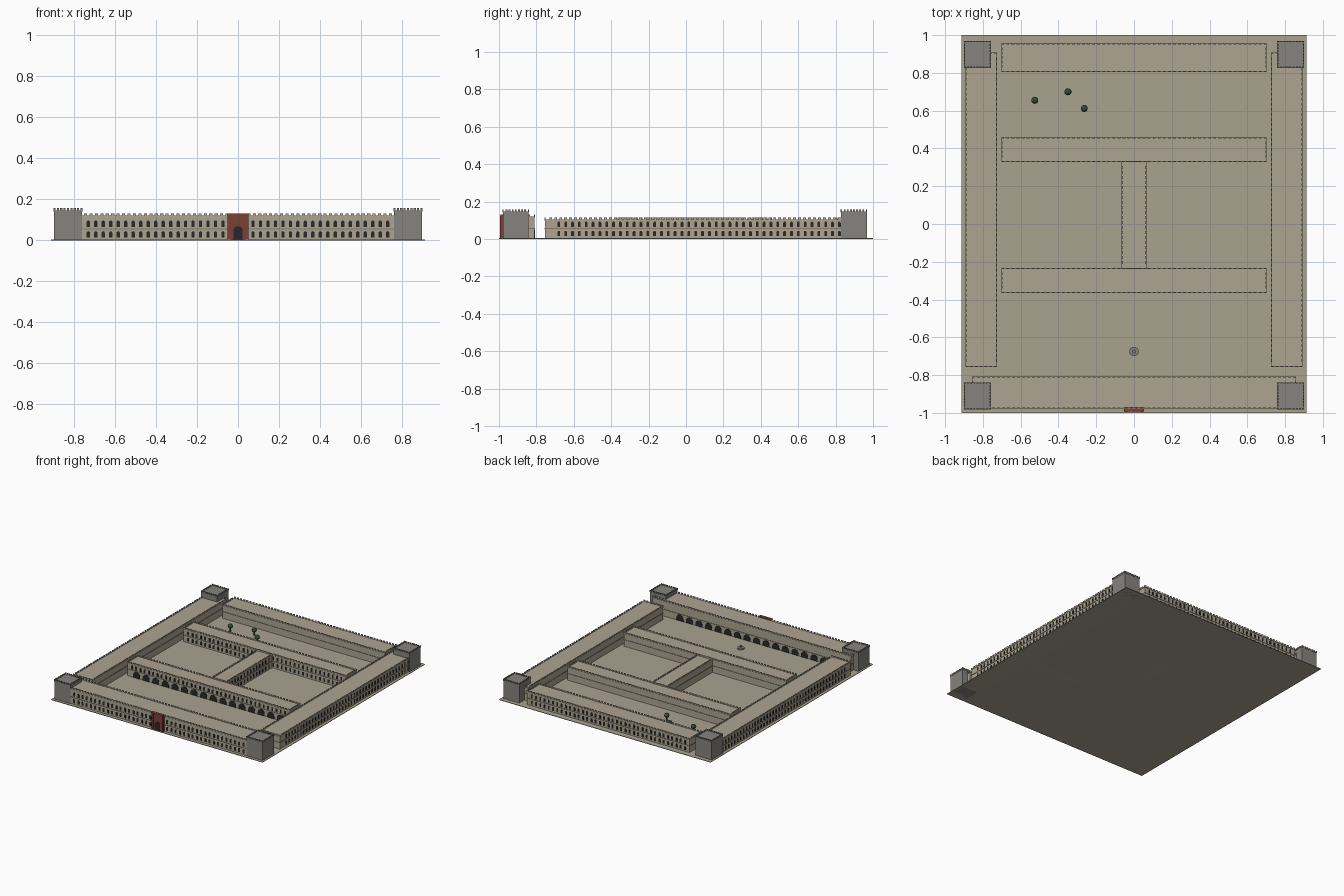
import bpy, bmesh, math
from mathutils import Matrix, Vector

if "Cube" in bpy.data.objects:
    bpy.data.objects.remove(bpy.data.objects["Cube"])


def material(name, col):
    m = bpy.data.materials.new(name)
    m.diffuse_color = (*col, 1)
    m.use_nodes = True
    m.node_tree.nodes["Principled BSDF"].inputs["Base Color"].default_value = m.diffuse_color
    return m


STONE = material("stone", (0.42, 0.375, 0.29))
GROUND = material("paving", (0.40, 0.36, 0.28))
TOWER = material("tower_stone", (0.24, 0.23, 0.21))
BAND = material("brick_band", (0.27, 0.19, 0.13))
RED = material("red_stone", (0.20, 0.05, 0.04))
DARK = material("dark_opening", (0.02, 0.022, 0.02))
LEAF = material("leaf", (0.04, 0.09, 0.04))
BARK = material("bark", (0.12, 0.07, 0.04))
BASE = 0.004


def add_box(bm, x0, x1, y0, y1, z0, z1):
    m = Matrix.Translation(((x0 + x1) / 2, (y0 + y1) / 2, (z0 + z1) / 2))
    m = m @ Matrix.Diagonal((x1 - x0, y1 - y0, z1 - z0, 1))
    bmesh.ops.create_cube(bm, size=1, matrix=m)


def finish(bm, name, mat=None):
    bmesh.ops.recalc_face_normals(bm, faces=bm.faces)
    me = bpy.data.meshes.new(name)
    bm.to_mesh(me)
    bm.free()
    ob = bpy.data.objects.new(name, me)
    bpy.context.collection.objects.link(ob)
    if mat:
        me.materials.append(mat)
    return ob


def box(name, mat, *dims):
    bm = bmesh.new()
    add_box(bm, *dims)
    return finish(bm, name, mat)


def merlons(name, mat, x0, x1, y0, y1, z, h, pitch):
    """Row of battlements along all four edges of a flat roof."""
    bm = bmesh.new()
    t, w = 0.006, pitch * 0.56
    nx, ny = round((x1 - x0) / pitch), round((y1 - y0) / pitch)
    for i in range(nx + 1):
        c = x0 + w / 2 + (x1 - x0 - w) * i / nx
        for ya in (y0, y1 - t):
            add_box(bm, c - w / 2, c + w / 2, ya, ya + t, z, z + h)
    for i in range(1, ny):
        c = y0 + w / 2 + (y1 - y0 - w) * i / ny
        for xa in (x0, x1 - t):
            add_box(bm, xa, xa + t, c - w / 2, c + w / 2, z, z + h)
    return finish(bm, name, mat)


def add_arch(bm, origin, along, out, w, h, depth):
    """Round-headed panel standing on origin, in front of a wall."""
    pts = [(-w / 2, 0), (w / 2, 0)]
    pts += [(w / 2 * math.cos(a), h - w / 2 + w / 2 * math.sin(a))
            for a in (math.pi * k / 6 for k in range(7))]
    o, u, n = Vector(origin), Vector(along), Vector(out)
    rings = [[bm.verts.new(o + u * a + Vector((0, 0, b)) + n * d) for a, b in pts]
             for d in (-0.001, depth)]
    bm.faces.new(rings[0])
    bm.faces.new(rings[1])
    for i in range(len(pts)):
        j = (i + 1) % len(pts)
        bm.faces.new((rings[0][i], rings[0][j], rings[1][j], rings[1][i]))


def openings(name, side, pos, a, b, n, rows, w, skip=0):
    """n arched openings on the wall plane at pos facing side, from a to b."""
    out = {"f": (0, -1, 0), "b": (0, 1, 0), "r": (1, 0, 0), "l": (-1, 0, 0)}[side]
    bm = bmesh.new()
    for z, h in rows:
        for i in range(n):
            c = a + (b - a) * i / (n - 1)
            if abs(c) < skip:
                continue
            if side in "fb":
                add_arch(bm, (c, pos, z), (1, 0, 0), out, w, h, 0.002)
            else:
                add_arch(bm, (pos, c, z), (0, 1, 0), out, w, h, 0.002)
    return finish(bm, name, DARK)


# paved court
box("ground_slab", GROUND, -0.912, 0.912, -1, 1, 0, BASE)

# wings: flat-roofed ranges with string course, cornice and battlements
WINGS = {
    "front_wing": (-0.855, 0.855, -0.975, -0.81, 0.12),
    "left_wing": (-0.89, -0.728, -0.755, 0.905, 0.104),
    "right_wing": (0.728, 0.89, -0.755, 0.905, 0.104),
    "back_wing": (-0.70, 0.70, 0.807, 0.955, 0.104),
    "inner_back_wing": (-0.70, 0.70, 0.33, 0.457, 0.104),
    "inner_front_wing": (-0.70, 0.70, -0.363, -0.235, 0.104),
    "link_wing": (-0.063, 0.063, -0.236, 0.331, 0.102),
}
for name, (x0, x1, y0, y1, h) in WINGS.items():
    box(name, STONE, x0, x1, y0, y1, 0, h)
    e = 0.0025
    box(name + "_band", BAND, x0 - e, x1 + e, y0 - e, y1 + e, 0.053, 0.058)
    box(name + "_cornice", STONE, x0 - e, x1 + e, y0 - e, y1 + e, h - 0.004, h + 0.001)
    merlons(name + "_battlements", STONE, x0 - e, x1 + e, y0 - e, y1 + e, h + 0.001, 0.011, 0.027)

# two-storey windows
ROWS = [(0.015, 0.03), (0.066, 0.031)]
LOW = [(0.015, 0.029), (0.064, 0.029)]
openings("front_windows", "f", -0.975, -0.73, 0.73, 41, ROWS, 0.016, 0.055)
openings("right_windows", "r", 0.89, -0.68, 0.82, 42, LOW, 0.015)
openings("left_windows", "l", -0.89, -0.68, 0.82, 42, LOW, 0.015)
openings("back_windows", "b", 0.955, -0.66, 0.66, 37, LOW, 0.015)
openings("inner_back_windows", "f", 0.33, -0.66, 0.66, 37, LOW, 0.015, 0.07)
openings("inner_front_windows", "f", -0.363, -0.66, 0.66, 37, LOW[1:], 0.015)
openings("link_windows", "r", 0.063, -0.20, 0.29, 14, LOW, 0.015)

# arcades facing the entrance court
openings("front_arcade", "b", -0.81, -0.62, 0.62, 16, [(BASE, 0.047)], 0.06)
openings("inner_arcade", "f", -0.363, -0.62, 0.62, 16, [(BASE, 0.047)], 0.06)

# corner towers
for sx, lr in ((-1, "left"), (1, "right")):
    for yc, fb in ((-0.91, "front"), (0.898, "back")):
        n = f"{fb}_{lr}_tower"
        d = (sx * 0.829 - 0.069, sx * 0.829 + 0.069, yc - 0.069, yc + 0.069)
        box(n, TOWER, *d, 0, 0.146)
        e = 0.002
        d = (d[0] - e, d[1] + e, d[2] - e, d[3] + e)
        box(n + "_cornice", TOWER, *d, 0.142, 0.147)
        merlons(n + "_battlements", TOWER, *d, 0.147, 0.01, 0.018)

# entrance portal
box("portal", RED, -0.05, 0.05, -0.99, -0.972, 0, 0.126)
box("portal_cornice", RED, -0.053, 0.053, -0.993, -0.97, 0.126, 0.132)
for sx in (-1, 1):
    box("portal_pilaster", RED, sx * 0.042 - 0.006, sx * 0.042 + 0.006, -0.995, -0.985, 0, 0.126)
bm = bmesh.new()
add_arch(bm, (0, -0.99, BASE), (1, 0, 0), (0, -1, 0), 0.046, 0.066, 0.002)
finish(bm, "portal_door", DARK)


def cone(name, mat, x, y, z0, z1, r0, r1, seg=16):
    bm = bmesh.new()
    bmesh.ops.create_cone(bm, cap_ends=True, segments=seg, radius1=r0, radius2=r1, depth=z1 - z0,
                          matrix=Matrix.Translation((x, y, (z0 + z1) / 2)))
    return finish(bm, name, mat)


# fountain
cone("fountain_basin", TOWER, 0, -0.675, BASE, 0.014, 0.025, 0.025)
cone("fountain_stem", TOWER, 0, -0.675, 0.014, 0.028, 0.005, 0.004, 8)
cone("fountain_bowl", TOWER, 0, -0.675, 0.026, 0.030, 0.005, 0.010, 12)

# garden trees
for x, y in ((-0.525, 0.655), (-0.35, 0.70), (-0.263, 0.612)):
    cone("tree_trunk", BARK, x, y, BASE, 0.035, 0.005, 0.004, 8)
    bm = bmesh.new()
    bmesh.ops.create_icosphere(bm, subdivisions=2, radius=0.019,
                               matrix=Matrix.Translation((x, y, 0.047)))
    finish(bm, "tree_crown", LEAF)
